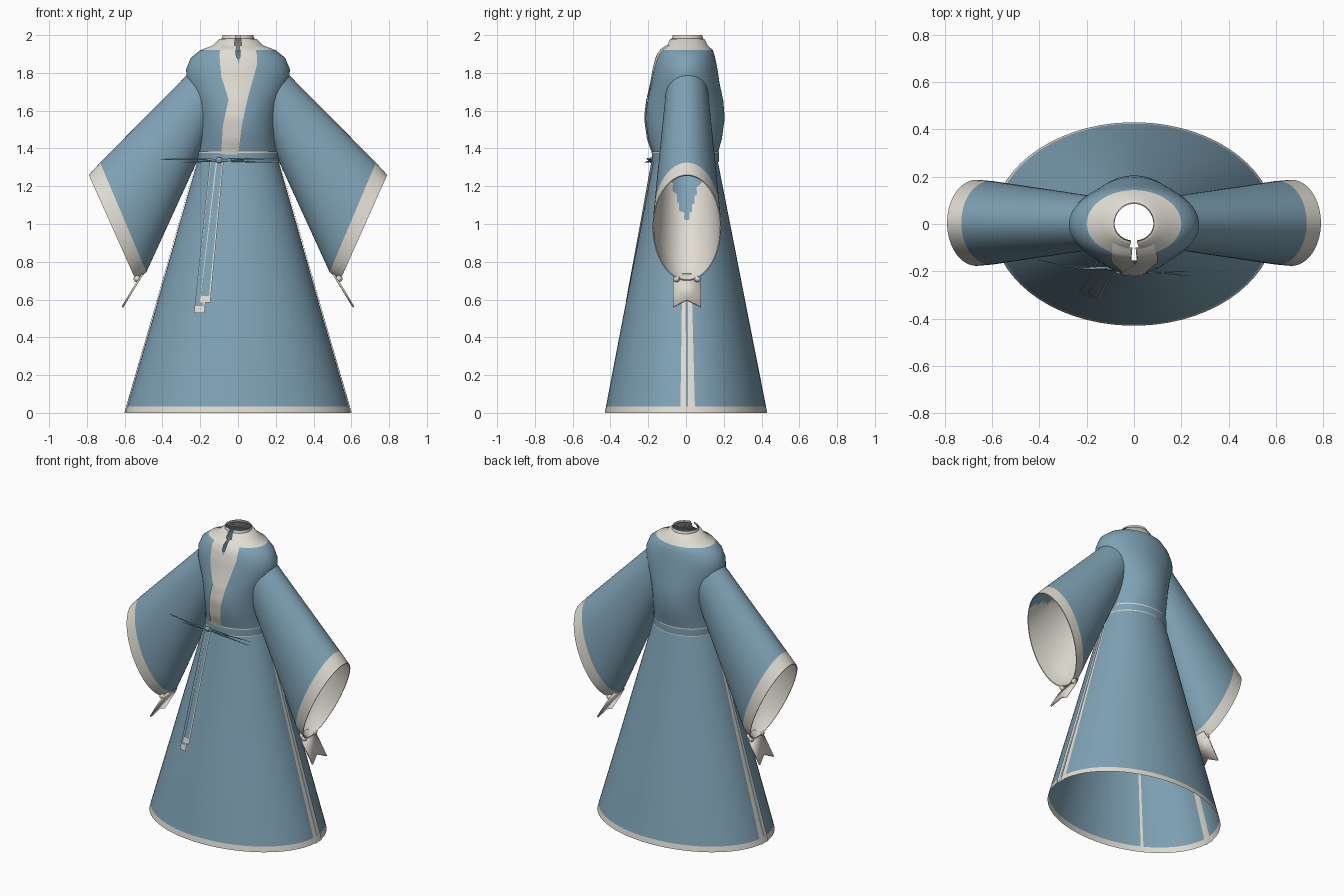
import bpy, bmesh, math
from mathutils import Vector

cube = bpy.data.objects.get("Cube")
if cube:
    bpy.data.objects.remove(cube, do_unlink=True)


def material(name, rgb):
    m = bpy.data.materials.new(name)
    m.use_nodes = True
    m.diffuse_color = (*rgb, 1)
    m.node_tree.nodes["Principled BSDF"].inputs["Base Color"].default_value = (*rgb, 1)
    return m


MATS = [material("dusty_blue", (0.21, 0.36, 0.46)), material("cream", (0.75, 0.72, 0.65))]
BLUE, CREAM = 0, 1
SEG = 64


def add_mesh(name, verts, faces, rule):
    me = bpy.data.meshes.new(name)
    me.from_pydata(verts, [], faces)
    for m in MATS:
        me.materials.append(m)
    for p in me.polygons:
        p.use_smooth = True
        p.material_index = rule(p.center) if callable(rule) else rule
    me.set_sharp_from_angle(angle=math.radians(50))
    ob = bpy.data.objects.new(name, me)
    bpy.context.collection.objects.link(ob)
    return ob


def loft(name, rings, rule):
    n = len(rings[0])
    verts = [v for r in rings for v in r]
    faces = [(i * n + j, (i + 1) * n + j, (i + 1) * n + (j + 1) % n, i * n + (j + 1) % n)
             for i in range(len(rings) - 1) for j in range(n)]
    return add_mesh(name, verts, faces, rule)


def oval(z, rx, front, back, grow=0):
    pts = []
    for j in range(SEG):
        a = 2 * math.pi * (j + 0.5) / SEG
        s = math.sin(a)
        pts.append(((rx + grow) * math.cos(a), ((back if s > 0 else front) + grow) * s, z))
    return pts


def lerp_rows(rows, z):
    # rows run downwards; the first entry of each is its height
    for a, b in zip(rows, rows[1:]):
        if a[0] >= z >= b[0]:
            t = (a[0] - z) / (a[0] - b[0])
            return [p + (q - p) * t for p, q in zip(a, b)]
    return rows[0] if z > rows[0][0] else rows[-1]


# Profiles: height, half width, front depth, back depth
BODY = [(2.0, .082, .07, .085), (1.982, .085, .075, .09), (1.979, .1, .085, .098),
        (1.945, .135, .1, .115), (1.92, .2, .135, .143), (1.88, .25, .155, .155),
        (1.82, .275, .17, .167), (1.75, .272, .182, .177), (1.65, .23, .205, .198),
        (1.56, .21, .215, .205), (1.45, .205, .2, .19), (1.38, .208, .175, .17),
        (1.35, .21, .17, .165)]
SKIRT = [(1.35, .21, .17, .165), (1.0, .31, .237, .234), (.5, .452, .335, .332),
         (.035, .587, .424, .424), (0, .597, .43, .43)]


def strip(name, rows, path, off, mat, side=0):
    """Thin cloth strip lying on the front (side 0) or a side (+1 / -1).
    path: height, first edge, second edge, running downwards."""
    steps, cols = 28, 6
    verts, faces = [], []
    for i in range(steps + 1):
        z = path[0][0] + (path[-1][0] - path[0][0]) * i / steps
        _, e0, e1 = lerp_rows(path, z)
        _, rx, front, back = lerp_rows(rows, z)
        for j in range(cols + 1):
            u = e0 + (e1 - e0) * j / cols
            if side:
                depth = front if u < 0 else back
                verts.append((side * (rx * math.sqrt(max(0, 1 - (u / depth) ** 2)) + off), u, z))
            else:
                verts.append((u, -front * math.sqrt(max(0, 1 - (u / rx) ** 2)) - off, z))
    w = cols + 1
    for i in range(steps):
        for j in range(cols):
            k = i * w + j
            faces.append((k, k + w, k + w + 1, k + 1))
    return add_mesh(name, verts, faces, mat)


# Bodice with a cream collar and a small open slit at the throat
bodice = loft("bodice", [oval(*r) for r in BODY], lambda c: CREAM if c.z > 1.93 else BLUE)
bm = bmesh.new()
bm.from_mesh(bodice.data)
slit = [f for f in bm.faces if f.calc_center_median().y < 0 and f.calc_center_median().z > 1.86
        and abs(f.calc_center_median().x) < .014]
bmesh.ops.delete(bm, geom=slit, context='FACES')
bm.to_mesh(bodice.data)
bm.free()

# Crossed lapels
strip("right_lapel", BODY, [(1.945, -.09, -.015), (1.9, -.098, -.012), (1.85, -.095, .003),
                            (1.78, -.088, .006), (1.66, -.05, -.045)], .004, CREAM)
strip("left_lapel", BODY, [(1.945, .015, .085), (1.9, .012, .1), (1.84, .003, .1),
                           (1.66, -.05, .05), (1.52, -.08, .02), (1.36, -.09, 0)], .007, CREAM)

# Skirt with hem, side openings and the inner front edge
loft("skirt", [oval(*r) for r in SKIRT], lambda c: CREAM if c.z < .035 else BLUE)
for side, label in ((1, "left"), (-1, "right")):
    strip(label + "_slit_front_trim", SKIRT, [(1.3, -.012, -.004), (0, -.03, 0)], .005, CREAM, side)
    strip(label + "_slit_back_trim", SKIRT, [(1.3, .006, .014), (0, .012, .048)], .005, CREAM, side)
    strip(label + "_slit_inner_trim", SKIRT, [(1.3, -.008, .01), (0, -.02, .03)], -.004, CREAM, side)
strip("inner_front_edge", SKIRT, [(1.3, -.132, -.126), (0, -.362, -.346)], -.004, CREAM)

# Belt with narrow trims
belt_rows = [(z, .211, .175, .17) for z in (1.383, 1.376, 1.334, 1.328)]
loft("belt", [oval(*r, grow=.005) for r in belt_rows],
     lambda c: BLUE if 1.335 < c.z < 1.375 else CREAM)

# Hanging belt tails: cream edge, blue middle, cream tip
for label, top, bottom, end, off in (("outer", -.128, -.205, .53, .012),
                                     ("inner", -.095, -.175, .585, .02)):
    w0, w1 = .02, .028
    strip(label + "_tail", SKIRT, [(1.345, top - w0, top + w0), (end, bottom - w1, bottom + w1)],
          off, CREAM)
    i0, i1 = w0 - .006, w1 - .006
    strip(label + "_tail_middle", SKIRT, [(1.345, top - i0, top + i0),
                                          (end + .035, bottom - i1, bottom + i1)], off + .003, BLUE)


# Thin pointed bow loops and knot
def strand(name, pts):
    cu = bpy.data.curves.new(name, 'CURVE')
    cu.dimensions = '3D'
    cu.bevel_depth, cu.bevel_resolution = .007, 1
    sp = cu.splines.new('POLY')
    sp.points.add(len(pts) - 1)
    for i, (p, q) in enumerate(zip(sp.points, pts)):
        p.co = (*q, 1)
        p.radius = 1 - .85 * i / (len(pts) - 1)
    cu.materials.append(MATS[BLUE])
    bpy.context.collection.objects.link(bpy.data.objects.new(name, cu))


knot = (-.1, -.185, 1.338)
strand("bow_loop_right", [knot, (-.2, -.185, 1.33), (-.3, -.17, 1.325)])
strand("bow_end_right", [knot, (-.22, -.19, 1.345), (-.41, -.15, 1.343)])
strand("bow_loop_left", [knot, (.05, -.205, 1.345), (.23, -.2, 1.345)])
strand("bow_end_left", [knot, (.05, -.2, 1.33), (.24, -.22, 1.327)])
bpy.ops.mesh.primitive_uv_sphere_add(segments=16, ring_count=8, radius=.02, location=knot)
bpy.context.object.name = "bow_knot"
bpy.context.object.scale = (1, .6, .8)
bpy.context.object.data.materials.append(MATS[BLUE])

# Sleeves: upper edge point, lower edge point, half depth
SHOULDER = (Vector((.17, 0, 1.89)), Vector((.13, 0, 1.52)), .11)
BAND = (Vector((.73, 0, 1.325)), Vector((.485, 0, .745)), .177)
CUFF = (Vector((.79, 0, 1.26)), Vector((.54, 0, .70)), .182)


def sleeve_ring(section, side, shrink=0):
    top, low, depth = section
    mid, half = (top + low) / 2, (top - low) / 2
    half = half * (1 - shrink / half.length)
    pts = []
    for j in range(SEG):
        a = side * 2 * math.pi * j / SEG
        p = mid + half * math.cos(a) + Vector((0, (depth - shrink) * math.sin(a) + .005, 0))
        pts.append((side * p.x, p.y, p.z))
    return pts


def blend(a, b, t):
    return tuple(p + (q - p) * t for p, q in zip(a, b))


def lining_rule(c):
    # the deep lower wall of the sleeve shows the outer cloth
    lower_wall = c.z < 1.98 - .9 * abs(c.x)
    return BLUE if lower_wall and c.z > 1.0 and abs(c.y) < .35 * (c.z - 1.0) else CREAM


sections = [blend(SHOULDER, BAND, i / 20) for i in range(21)] + [CUFF]
edge = CUFF[0] - CUFF[1]
outward = Vector((edge.z, 0, -edge.x))
for side, label in ((1, "left"), (-1, "right")):
    # cream cuff lies beyond the line through the band section
    along = BAND[0] - BAND[1]
    normal = Vector((along.z, 0, -along.x))
    loft(label + "_sleeve", [sleeve_ring(s, side) for s in sections],
         lambda c: CREAM if (Vector((abs(c.x), 0, c.z)) - BAND[0]).dot(normal) > .001 else BLUE)
    inner = [sleeve_ring(s, side, .006) for s in sections[4:]] + [sleeve_ring(CUFF, side)]
    loft(label + "_sleeve_lining", inner, lining_rule)

    # Swallow-tailed ribbon under the cuff
    outline = [(-.055, .505, .735), (-.07, .54, .68), (-.07, .612, .56), (.005, .59, .597),
               (.08, .612, .56), (.08, .54, .68), (.065, .505, .735)]
    tag = add_mesh(label + "_cuff_ribbon", [(side * x, y, z) for y, x, z in outline],
                   [tuple(range(len(outline)))], CREAM)
    solid = tag.modifiers.new("thickness", 'SOLIDIFY')
    solid.thickness, solid.offset = .01, 0
    for y in (-.05, .06):
        bpy.ops.mesh.primitive_uv_sphere_add(segments=12, ring_count=8, radius=.018,
                                             location=(side * .535, y, .71))
        bpy.context.object.name = label + "_ribbon_fold"
        bpy.context.object.data.materials.append(MATS[CREAM])
